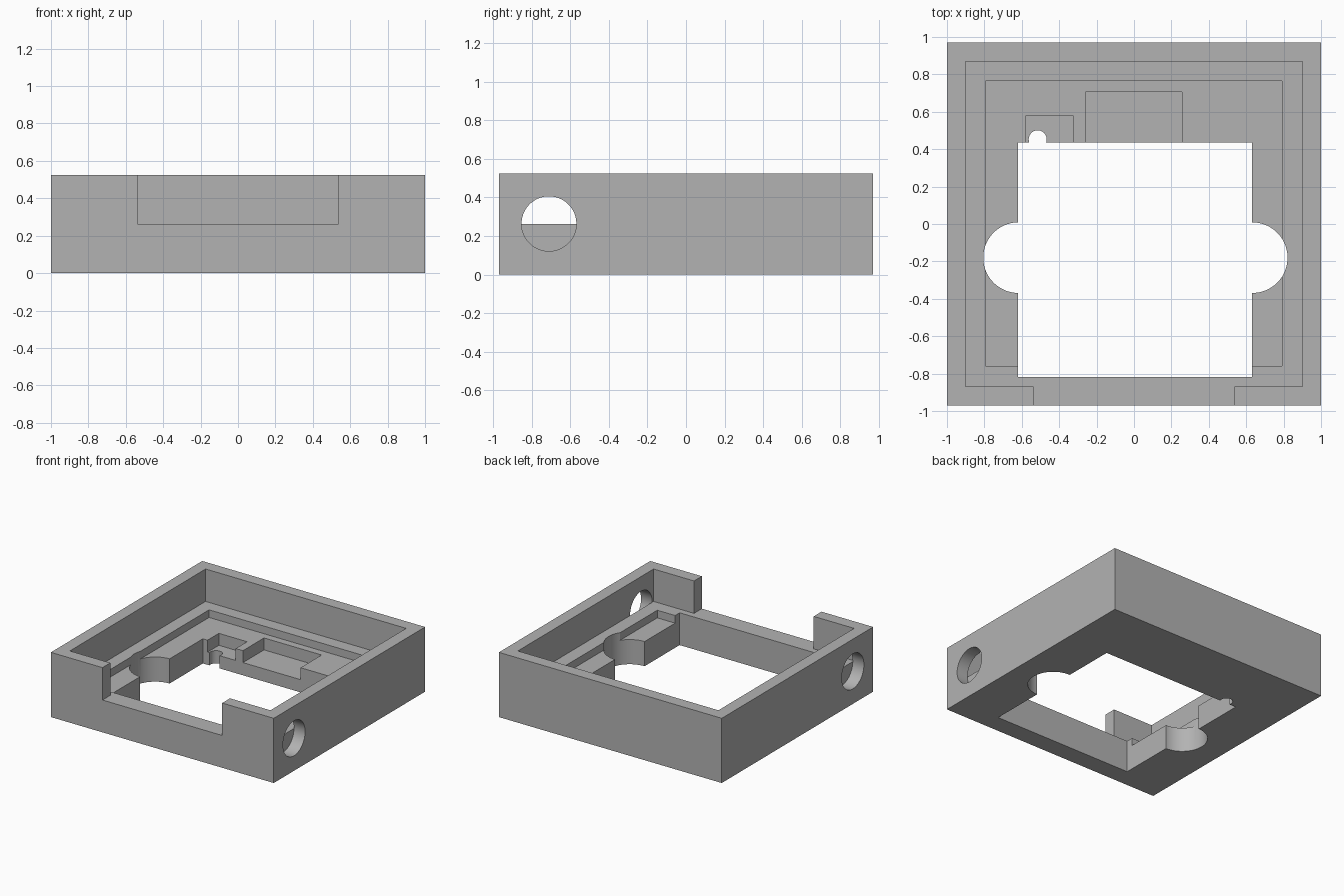
import bpy
import bmesh
import math

if "Cube" in bpy.data.objects:
    bpy.data.objects.remove(bpy.data.objects["Cube"], do_unlink=True)

grey = bpy.data.materials.new("plain grey")
grey.use_nodes = True
grey.diffuse_color = (0.45, 0.45, 0.45, 1)
grey.node_tree.nodes["Principled BSDF"].inputs["Base Color"].default_value = grey.diffuse_color


def prism(name, profile, lo, hi, axis="z"):
    """Extrude a closed profile from lo to hi along z (xy profile) or x (yz profile)."""
    bm = bmesh.new()

    def ring(h):
        return [bm.verts.new((a, b, h) if axis == "z" else (h, a, b)) for a, b in profile]

    bottom, top = ring(lo), ring(hi)
    bm.faces.new(bottom)
    bm.faces.new(top)
    n = len(profile)
    for i in range(n):
        j = (i + 1) % n
        bm.faces.new((bottom[i], bottom[j], top[j], top[i]))
    bmesh.ops.recalc_face_normals(bm, faces=bm.faces[:])
    mesh = bpy.data.meshes.new(name)
    bm.to_mesh(mesh)
    bm.free()
    mesh.materials.append(grey)
    obj = bpy.data.objects.new(name, mesh)
    bpy.context.collection.objects.link(obj)
    return obj


def rect(x0, x1, y0, y1):
    return [(x0, y0), (x1, y0), (x1, y1), (x0, y1)]


def circle(cx, cy, r, n=64):
    return [(cx + r * math.cos(math.tau * (i + 0.5) / n),
             cy + r * math.sin(math.tau * (i + 0.5) / n)) for i in range(n)]


RIM, LEDGE, FLOOR, POCKET = 0.525, 0.262, 0.2, 0.103
ABOVE, BELOW = 0.8, -0.2

tray = prism("tray", rect(-1, 1, -0.97, 0.97), 0, RIM)

cutters = [
    # stepped interior and front notch
    prism("cavity", rect(-0.9, 0.9, -0.87, 0.87), LEDGE, ABOVE),
    prism("front_notch", rect(-0.537, 0.537, -1.2, -0.8), LEDGE, ABOVE),
    prism("recess", rect(-0.795, 0.79, -0.76, 0.765), FLOOR, ABOVE),
    # shallow pockets at the back of the opening
    prism("wide_pocket", rect(-0.26, 0.257, 0.3, 0.705), POCKET, ABOVE),
    prism("small_pocket", rect(-0.578, -0.325, 0.3, 0.58), POCKET, ABOVE),
    # openings through the floor
    prism("opening", rect(-0.62, 0.63, -0.818, 0.435), BELOW, ABOVE),
    prism("right_bay", circle(-0.617, -0.18, 0.189), BELOW, ABOVE),
    prism("left_bay", circle(0.632, -0.18, 0.189), BELOW, ABOVE),
    prism("small_hole", circle(-0.515, 0.453, 0.048, 32), BELOW, ABOVE),
    # round ports in the side walls
    prism("right_port", circle(-0.71, 0.264, 0.142), -1.2, -0.9, "x"),
    prism("left_port", circle(-0.71, 0.264, 0.142), 0.9, 1.2, "x"),
]

bpy.context.view_layer.objects.active = tray
for cutter in cutters:
    cutter.hide_render = True
    mod = tray.modifiers.new(cutter.name, "BOOLEAN")
    mod.operation = "DIFFERENCE"
    mod.solver = "EXACT"
    mod.object = cutter
    bpy.ops.object.modifier_apply(modifier=mod.name)
for cutter in cutters:
    bpy.data.objects.remove(cutter, do_unlink=True)

bpy.ops.object.select_all(action="DESELECT")
tray.select_set(True)
bpy.ops.object.shade_smooth_by_angle(angle=math.radians(30))
